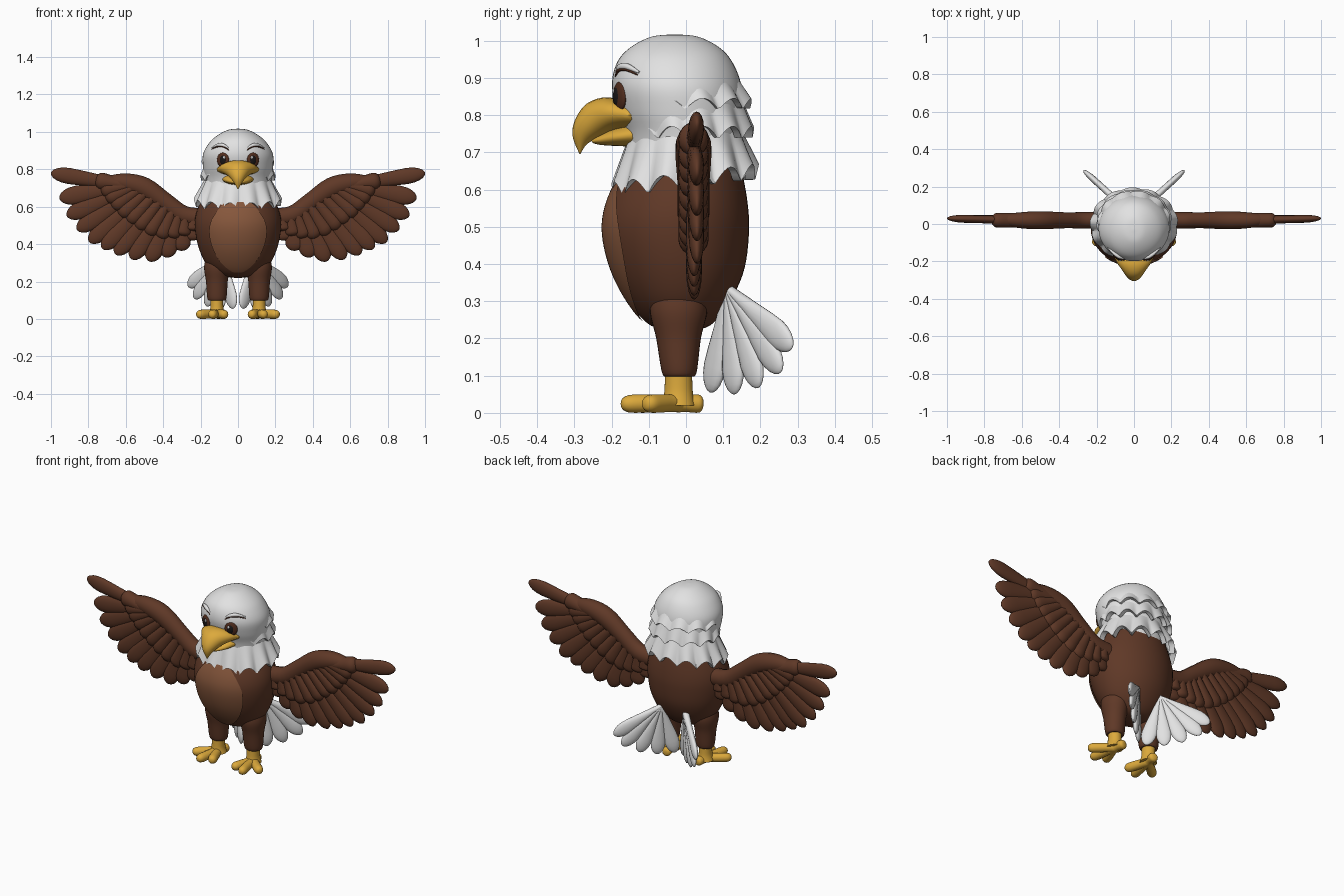
import bpy, bmesh
from math import sin, cos, pi, sqrt, radians
from mathutils import Vector

if "Cube" in bpy.data.objects:
    bpy.data.objects.remove(bpy.data.objects["Cube"])


def material(name, r, g, b):
    m = bpy.data.materials.new(name)
    m.use_nodes = True
    m.diffuse_color = (r, g, b, 1)
    node = next(n for n in m.node_tree.nodes if n.type == "BSDF_PRINCIPLED")
    node.inputs["Base Color"].default_value = (r, g, b, 1)
    node.inputs["Roughness"].default_value = 0.7
    return m


WHITE = material("white_feather", 0.76, 0.76, 0.76)
BROWN = material("brown_feather", 0.115, 0.04, 0.02)
TAN = material("belly_tan", 0.24, 0.095, 0.045)
GOLD = material("gold_skin", 0.72, 0.4, 0.045)
IRIS = material("iris_brown", 0.08, 0.025, 0.012)
BLACK = material("pupil_black", 0.01, 0.008, 0.008)

SIDES = (("left", 1), ("right", -1))


def loft(name, rings, mat, closed=True, caps=True):
    """Skin a list of point rings into one smooth object."""
    bm = bmesh.new()
    rows = [[bm.verts.new(p) for p in ring] for ring in rings]
    n = len(rows[0])
    for a, b in zip(rows, rows[1:]):
        for i in range(n if closed else n - 1):
            j = (i + 1) % n
            bm.faces.new((a[i], a[j], b[j], b[i]))
    if closed and caps:
        bm.faces.new(rows[0])
        bm.faces.new(rows[-1])
    bmesh.ops.recalc_face_normals(bm, faces=bm.faces)
    me = bpy.data.meshes.new(name)
    bm.to_mesh(me)
    bm.free()
    me.materials.append(mat)
    me.polygons.foreach_set("use_smooth", [True] * len(me.polygons))
    me.set_sharp_from_angle(angle=radians(50))
    ob = bpy.data.objects.new(name, me)
    bpy.context.collection.objects.link(ob)
    return ob


def spline(pts, t):
    """Smooth curve through tuples of any length, t from 0 to 1."""
    n = len(pts)
    f = min(max(t, 0), 1) * (n - 1)
    i = min(int(f), n - 2)
    u = f - i
    a, b, c, d = pts[max(i - 1, 0)], pts[i], pts[i + 1], pts[min(i + 2, n - 1)]
    return [q + 0.5 * u * (r - p + u * (2 * p - 5 * q + 4 * r - s + u * (3 * (q - r) + s - p)))
            for p, q, r, s in zip(a, b, c, d)]


def oval(c, u, v, n=16):
    return [c + u * cos(2 * pi * k / n) + v * sin(2 * pi * k / n) for k in range(n)]


def stack(name, rows, mat, x=0, steps=24, n=32):
    """Upright form from rows of (z, centre y, radius x, radius y)."""
    rings = []
    for k in range(steps + 1):
        z, cy, rx, ry = spline(rows, k / steps)
        rings.append(oval(Vector((x, cy, z)), Vector((rx, 0, 0)), Vector((0, ry, 0)), n))
    return loft(name, rings, mat)


def tube(name, pts, mat, up, flat=1, steps=16):
    """Tapered tube through points of (x, y, z, radius)."""
    rings = []
    for k in range(steps + 1):
        t = k / steps
        p = spline(pts, t)
        tan = Vector(spline(pts, t + 0.01)[:3]) - Vector(spline(pts, t - 0.01)[:3])
        u = tan.cross(up).normalized()
        v = u.cross(tan).normalized()
        rings.append(oval(Vector(p[:3]), u * p[3], v * p[3] * flat, 14))
    return loft(name, rings, mat)


def feather(name, root, tip, width, thick, normal, mat, base=0.45):
    """Flat feather, narrow at the root and round at the tip."""
    axis = tip - root
    side = axis.cross(normal).normalized()
    rings = []
    for s in (0, 0.2, 0.4, 0.6, 0.75, 0.84, 0.91, 0.96, 0.99, 1):
        end = max(0.08, sqrt(1 - max(0, (s - 0.75) / 0.25) ** 2))
        w = width * (base + (1 - base) * min(1, s / 0.7)) * end
        rings.append(oval(root + axis * s, side * w, normal * thick * end))
    return loft(name, rings, mat)


def ball(name, loc, scale, mat, turn=0):
    bpy.ops.mesh.primitive_uv_sphere_add(segments=24, ring_count=14, location=loc, rotation=(0, 0, turn))
    ob = bpy.context.object
    ob.name, ob.scale = name, scale
    ob.data.materials.append(mat)
    bpy.ops.object.shade_smooth()
    return ob


# Body
BODY = [(.22, -.01, .02, .02), (.235, -.015, .1, .08), (.29, -.017, .168, .13), (.38, -.02, .21, .175),
        (.48, -.025, .23, .194), (.56, -.022, .225, .188), (.65, -.01, .19, .16), (.72, 0, .15, .13)]
stack("body", BODY, BROWN, steps=36, n=48)

# Belly plate that follows the body surface
rings = []
for k in range(29):
    s = 0.02 + 0.9 * k / 28
    z, cy, rx, ry = spline(BODY, 0.17 + 0.7 * s)
    half = 0.72 * sin(pi * s) ** 0.55
    rings.append([((rx + .006) * sin(half * j / 10), cy - (ry + .007) * cos(half * j / 10), z)
                  for j in range(-10, 11)])
loft("belly_plate", rings, TAN, closed=False)

# Head
stack("head", [(1.017, -.03, .005, .005), (1.01, -.03, .055, .065), (.98, -.03, .112, .122),
               (.94, -.03, .155, .156), (.88, -.025, .187, .174), (.81, -.015, .187, .17),
               (.74, -.005, .178, .155), (.62, 0, .17, .15)], WHITE, steps=36, n=48)


def ruff(name, top, bottom, teeth, depth, tilt=0):
    """Flared feather layer with a pointed hem; ends are (z, centre y, radius x, radius y)."""
    rings = []
    for t, shrink in ((0, 1), (.25, 1), (.5, 1), (.75, 1), (.9, 1), (1, 1), (1, .86)):
        ring = []
        for k in range(144):
            a = 2 * pi * k / 144
            notch = abs(sin(teeth * a / 2 + 0.4))
            hem = bottom[0] + tilt * sin(a) + depth * notch
            cy, rx, ry = [p + (q - p) * t for p, q in zip(top[1:], bottom[1:])]
            grow = shrink + 0.04 * t * (notch - 0.6)
            ring.append((rx * grow * cos(a), cy + ry * grow * sin(a), top[0] + (hem - top[0]) * t))
        rings.append(ring)
    loft(name, rings, WHITE, caps=False)


ruff("crown_feathers", (.93, -.025, .15, .145), (.815, .01, .193, .166), 11, .03)
ruff("nape_feathers", (.86, -.01, .165, .155), (.735, .015, .2, .167), 12, .035)
ruff("neck_collar", (.77, 0, .165, .145), (.6, -.003, .233, .196), 13, .045, tilt=.025)


def beak(name, stations):
    """Loft from (top y, top z, bottom y, bottom z, half width)."""
    rings = []
    for k in range(21):
        ty, tz, by, bz, w = spline(stations, k / 20)
        a, b = Vector((0, ty, tz)), Vector((0, by, bz))
        rings.append(oval((a + b) / 2, Vector((w, 0, 0)), (a - b) / 2, 20))
    loft(name, rings, GOLD)


# Beak
beak("upper_beak", [(-.14, .83, -.13, .765, .117), (-.21, .848, -.19, .76, .095), (-.265, .832, -.225, .745, .064),
                    (-.297, .79, -.25, .733, .042), (-.305, .745, -.27, .718, .022), (-.287, .697, -.284, .695, .003)])
beak("lower_beak", [(-.12, .785, -.12, .715, .09), (-.19, .765, -.185, .717, .068),
                    (-.235, .745, -.23, .72, .035), (-.255, .732, -.25, .725, .008)])

ARM = [(.17, .02, .54, .05), (.29, .02, .555, .05), (.39, .02, .625, .05), (.5, .02, .7, .056),
       (.6, .02, .728, .05), (.69, .022, .73, .034), (.72, .022, .73, .006)]
TIPS = [(1, .78), (.955, .645), (.915, .55), (.86, .475), (.795, .41), (.725, .375),
        (.655, .345), (.57, .32), (.475, .308), (.39, .33), (.31, .365), (.25, .42)]
TAIL = [(.285, .185), (.255, .12), (.195, .078), (.13, .06), (.065, .065)]
Y, Z = Vector((0, 1, 0)), Vector((0, 0, 1))

for side, m in SIDES:
    # Eyes, brows and nostrils
    ball(side + "_eye", (.08 * m, -.178, .85), (.035, .013, .04), IRIS, .42 * m)
    ball(side + "_pupil", (.08 * m, -.185, .85), (.02, .01, .026), BLACK, .42 * m)
    ball(side + "_eye_glint", (.074 * m, -.194, .863), (.007, .004, .008), WHITE, .42 * m)
    brow = [(.045, -.186, .907, .003), (.075, -.178, .927, .009), (.105, -.158, .93, .009), (.14, -.126, .915, .003)]
    tube(side + "_brow", [(x * m, y, z, r) for x, y, z, r in brow], WHITE, Z)
    tube(side + "_brow_line", [(x * m, y - .004, z - .007, r * .5) for x, y, z, r in brow], IRIS, Z)
    ball(side + "_nostril", (.054 * m, -.24, .808), (.006, .006, .006), GOLD)

    # Wing: arm, long feathers and the shorter row over them
    tube(side + "_wing_arm", [(x * m, y, z, r) for x, y, z, r in ARM], BROWN, Y, flat=.88, steps=24)
    for i, (x, z) in enumerate(TIPS):
        ax, ay, az, _ = spline(ARM, .7 - .6 * i / 11)
        root, tip = Vector((ax * m, .02, az - .012)), Vector((x * m, .03 if i < 5 else .022, z))
        feather(f"{side}_flight_feather_{i + 1}", root, tip, .043 if i == 0 else .05, .021, Y, BROWN, .6)
        short = root.lerp(tip, min(.38 + .025 * i, .56))
        short.y = .02
        feather(f"{side}_covert_feather_{i + 1}", root, short, .046, .04, Y, BROWN, .7)

    # Tail fan
    out = Vector((.74 * m, .67, 0))
    normal = Vector((.67 * m, -.74, 0))
    hub = Vector((.08 * m, .115, .335))
    for i, (y, z) in enumerate(TAIL):
        tip = hub + out * ((y - hub.y) / .67)
        tip.z = z - .01
        feather(f"{side}_tail_feather_{i + 1}", hub, tip, .04, .017, normal, WHITE, .2)

    # Leg and foot
    stack(side + "_leg", [(.1, -.018, .03, .03), (.107, -.018, .05, .046), (.2, -.02, .058, .06),
                          (.28, -.02, .068, .077), (.36, -.02, .05, .06)], BROWN, x=.113 * m)
    stack(side + "_shank", [(.02, -.02, .045, .045), (.06, -.02, .035, .038), (.13, -.02, .034, .036)],
          GOLD, x=.113 * m)
    for toe, x, y in (("inner", .068, -.15), ("middle", .14, -.175), ("outer", .218, -.11), ("rear", .1, .046)):
        base, tip = Vector((.113 * m, -.02, .027)), Vector((x * m, y, .024))
        pts = [(*base.lerp(tip, s), r) for s, r in ((0, .026), (.3, .024), (.6, .025), (.85, .024), (.97, .015), (1, .003))]
        tube(f"{side}_{toe}_toe", pts, GOLD, Z)
